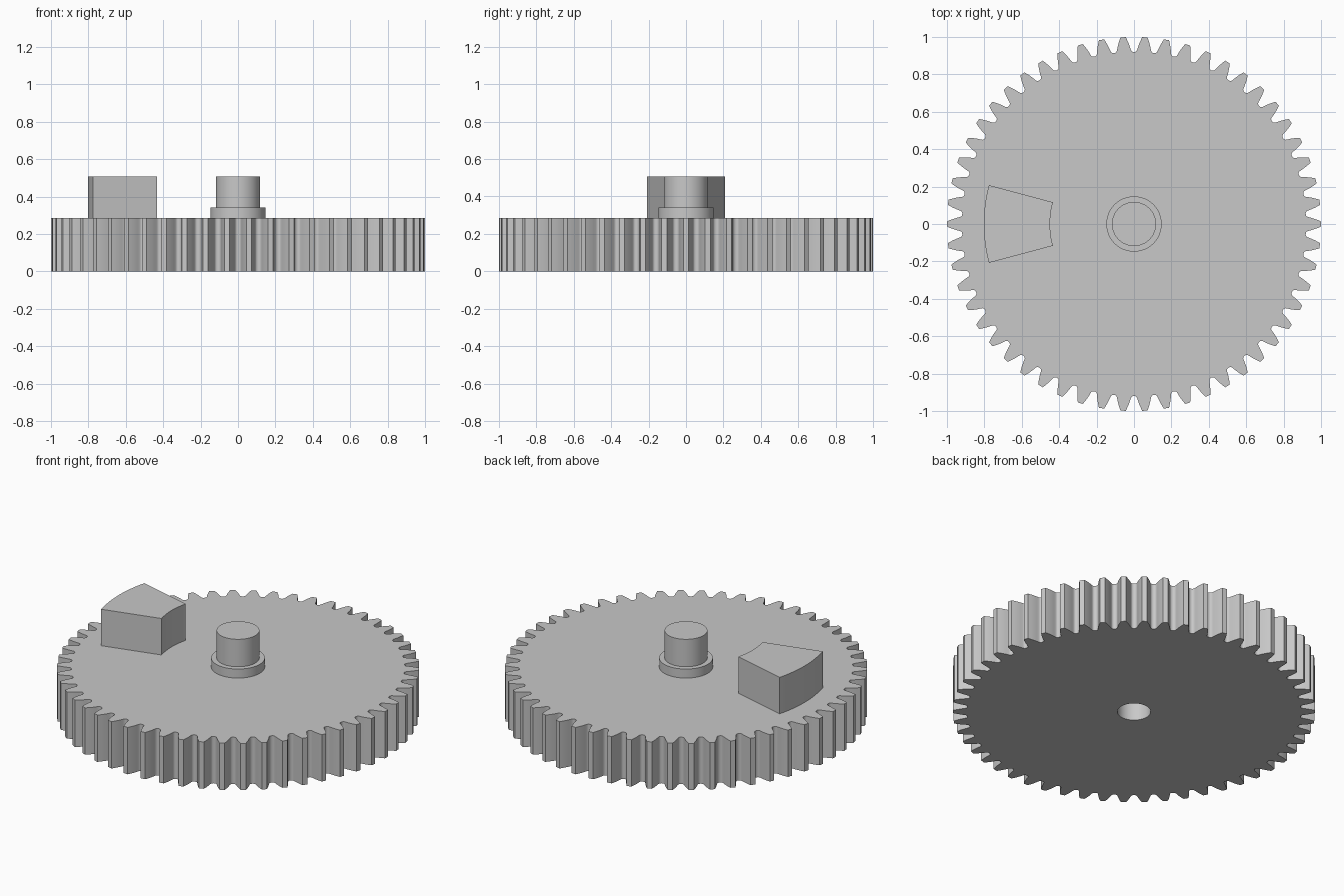
import bpy
import bmesh
from math import acos, cos, pi, radians, sin, sqrt, tan

cube = bpy.data.objects.get("Cube")
if cube:
    bpy.data.objects.remove(cube, do_unlink=True)

grey = bpy.data.materials.new("plain grey")
grey.use_nodes = True
COLOUR = (0.58, 0.58, 0.58, 1)
grey.diffuse_color = COLOUR
next(n for n in grey.node_tree.nodes
     if n.type == 'BSDF_PRINCIPLED').inputs["Base Color"].default_value = COLOUR


def polar(r, a):
    return (r * cos(a), r * sin(a))


def arc(r, start, end, steps):
    return [polar(r, start + (end - start) * i / steps) for i in range(steps + 1)]


def circle(r, sides=64):
    return arc(r, 0, 2 * pi, sides)[:-1]


def prism(name, outlines, z0, z1):
    """Fill the outlines (inner ones become holes) and extrude upward."""
    bm = bmesh.new()
    edges = []
    for outline in outlines:
        verts = [bm.verts.new((x, y, z0)) for x, y in outline]
        edges += [bm.edges.new((v, verts[i - 1])) for i, v in enumerate(verts)]
    bmesh.ops.triangle_fill(bm, use_beauty=True, use_dissolve=False, edges=edges,
                            normal=(0, 0, 1))
    result = bmesh.ops.extrude_face_region(bm, geom=bm.faces[:], use_keep_orig=True)
    top = [g for g in result["geom"] if isinstance(g, bmesh.types.BMVert)]
    bmesh.ops.translate(bm, verts=top, vec=(0, 0, z1 - z0))
    bmesh.ops.recalc_face_normals(bm, faces=bm.faces[:])
    mesh = bpy.data.meshes.new(name)
    bm.to_mesh(mesh)
    bm.free()
    mesh.materials.append(grey)
    obj = bpy.data.objects.new(name, mesh)
    bpy.context.collection.objects.link(obj)
    bpy.ops.object.select_all(action='DESELECT')
    obj.select_set(True)
    bpy.context.view_layer.objects.active = obj
    bpy.ops.object.shade_smooth_by_angle(angle=radians(30))
    return obj


# Involute tooth outline
TEETH = 54
MODULE = 2 / (TEETH + 2)
PITCH_R = MODULE * TEETH / 2
BASE_R = PITCH_R * cos(radians(20))
ROOT_R = PITCH_R - 1.25 * MODULE
FLANK_R = ROOT_R + 0.4 * MODULE


def involute(a):
    return tan(a) - a


def half_angle(r):
    return pi / (2 * TEETH) + involute(radians(20)) - involute(acos(BASE_R / r))


# Half a tooth: rounded root from the gap centre, then the flank to the tip
half_tooth = []
gap = pi / TEETH - half_angle(FLANK_R)
for i in range(5):
    t = i / 5
    half_tooth.append((FLANK_R - (FLANK_R - ROOT_R) * sqrt(1 - t * t),
                       pi / TEETH - gap * t))
for i in range(6):
    r = FLANK_R + (1 - FLANK_R) * i / 5
    half_tooth.append((r, half_angle(r)))

gear_outline = []
for n in range(TEETH):
    centre = 2 * pi * n / TEETH
    gear_outline += [polar(r, centre - a) for r, a in half_tooth]
    gear_outline += [polar(r, centre + a) for r, a in half_tooth[:0:-1]]

# Gear wheel with the shaft hole open underneath
GEAR_TOP = 0.285
prism("gear_wheel", [gear_outline, circle(0.092)], 0, GEAR_TOP)

# Centre collar and pin
prism("collar", [circle(0.148)], GEAR_TOP, 0.34)
prism("centre_pin", [circle(0.118)], GEAR_TOP, 0.507)

# Wedge block, a ring sector on the right side
lo, hi = radians(165), radians(195)
prism("wedge_block", [arc(0.803, lo, hi, 16) + arc(0.449, hi, lo, 16)],
      GEAR_TOP, 0.507)
